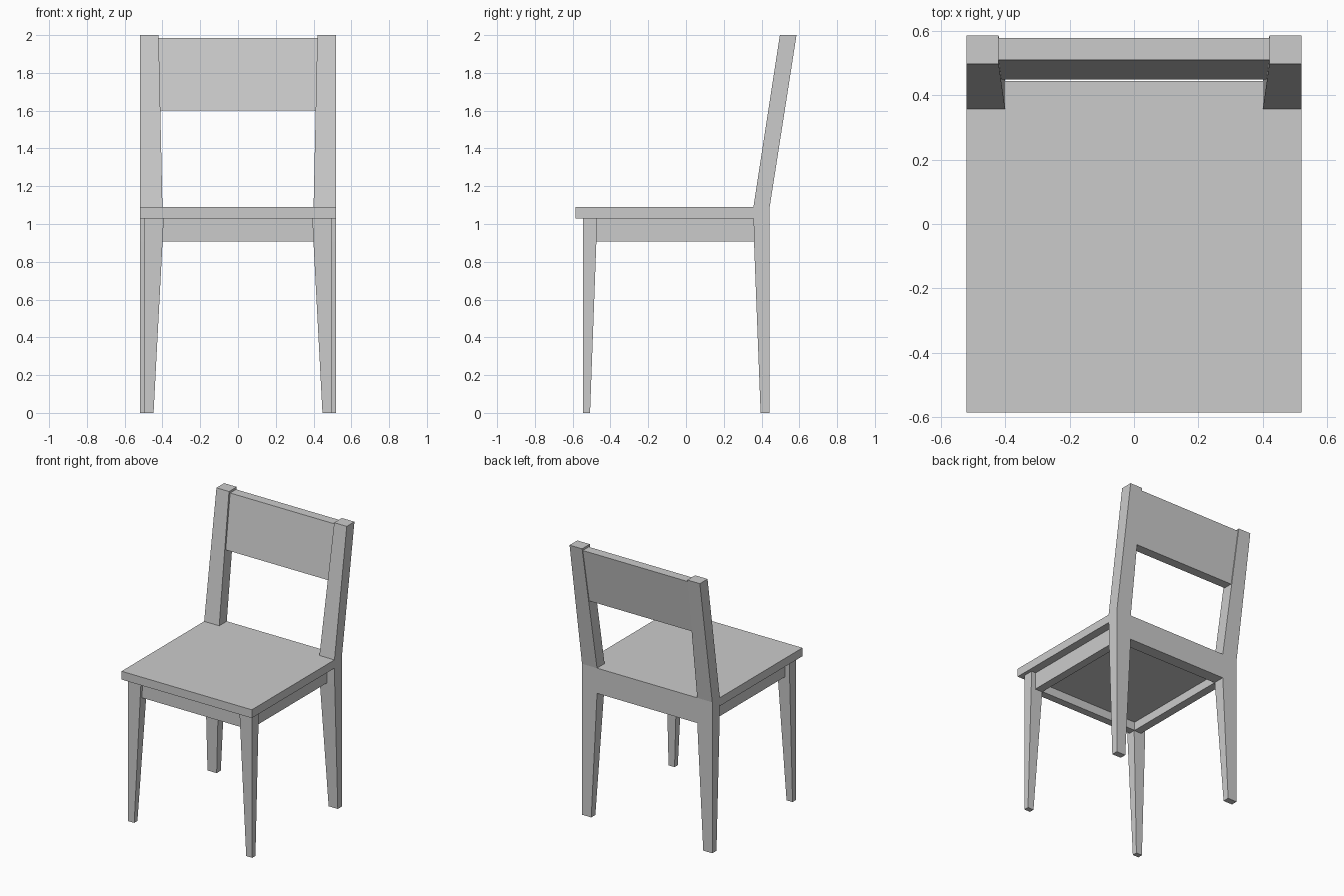
import bpy, bmesh

if "Cube" in bpy.data.objects:
    bpy.data.objects.remove(bpy.data.objects["Cube"])


def loft(name, sections, mirror=False):
    """Box-like part lofted through rectangles (z, x0, x1, y0, y1), bottom to top."""
    bm = bmesh.new()
    rings = [[bm.verts.new(p) for p in ((x0, y0, z), (x1, y0, z), (x1, y1, z), (x0, y1, z))]
             for z, x0, x1, y0, y1 in sections]
    bm.faces.new(rings[0][::-1])
    bm.faces.new(rings[-1])
    for a, b in zip(rings, rings[1:]):
        for i in range(4):
            j = (i + 1) % 4
            bm.faces.new((a[i], a[j], b[j], b[i]))
    bmesh.ops.recalc_face_normals(bm, faces=bm.faces)
    mesh = bpy.data.meshes.new(name)
    bm.to_mesh(mesh)
    bm.free()
    obj = bpy.data.objects.new(name, mesh)
    bpy.context.collection.objects.link(obj)
    if mirror:
        obj.modifiers.new("Mirror", 'MIRROR')
    return obj


def box(name, x, y, z, mirror=False):
    return loft(name, [(z[0], *x, *y), (z[1], *x, *y)], mirror)


SEAT_BOTTOM, SEAT_TOP, RAIL_BOTTOM = 1.03, 1.09, 0.908

# Seat board, ending at the rear posts, with a support panel set between the rails
box("seat", (-0.52, 0.52), (-0.585, 0.357), (SEAT_BOTTOM, SEAT_TOP))
box("seat_support", (-0.40, 0.40), (-0.47, 0.357), (0.97, SEAT_BOTTOM))

# Tapered front legs
loft("front_legs", [(0, 0.447, 0.495, -0.545, -0.508),
                    (SEAT_BOTTOM, 0.393, 0.495, -0.545, -0.47)], True)

# Rear legs that bend backwards into the back posts
loft("rear_legs", [(0, 0.447, 0.52, 0.395, 0.442),
                   (RAIL_BOTTOM, 0.40, 0.52, 0.36, 0.443),
                   (SEAT_TOP, 0.40, 0.52, 0.357, 0.443),
                   (2.0, 0.42, 0.52, 0.497, 0.585)], True)

# Rails under the seat; the rear one rises to the seat top
box("front_rail", (-0.40, 0.40), (-0.525, -0.47), (RAIL_BOTTOM, SEAT_BOTTOM))
box("side_rails", (0.40, 0.46), (-0.475, 0.362), (RAIL_BOTTOM, SEAT_BOTTOM), True)
box("rear_rail", (-0.40, 0.40), (0.357, 0.443), (RAIL_BOTTOM, SEAT_TOP))

# Leaning backrest panel between the posts
loft("backrest", [(1.60, -0.412, 0.412, 0.448, 0.516),
                  (1.985, -0.42, 0.42, 0.509, 0.577)])
